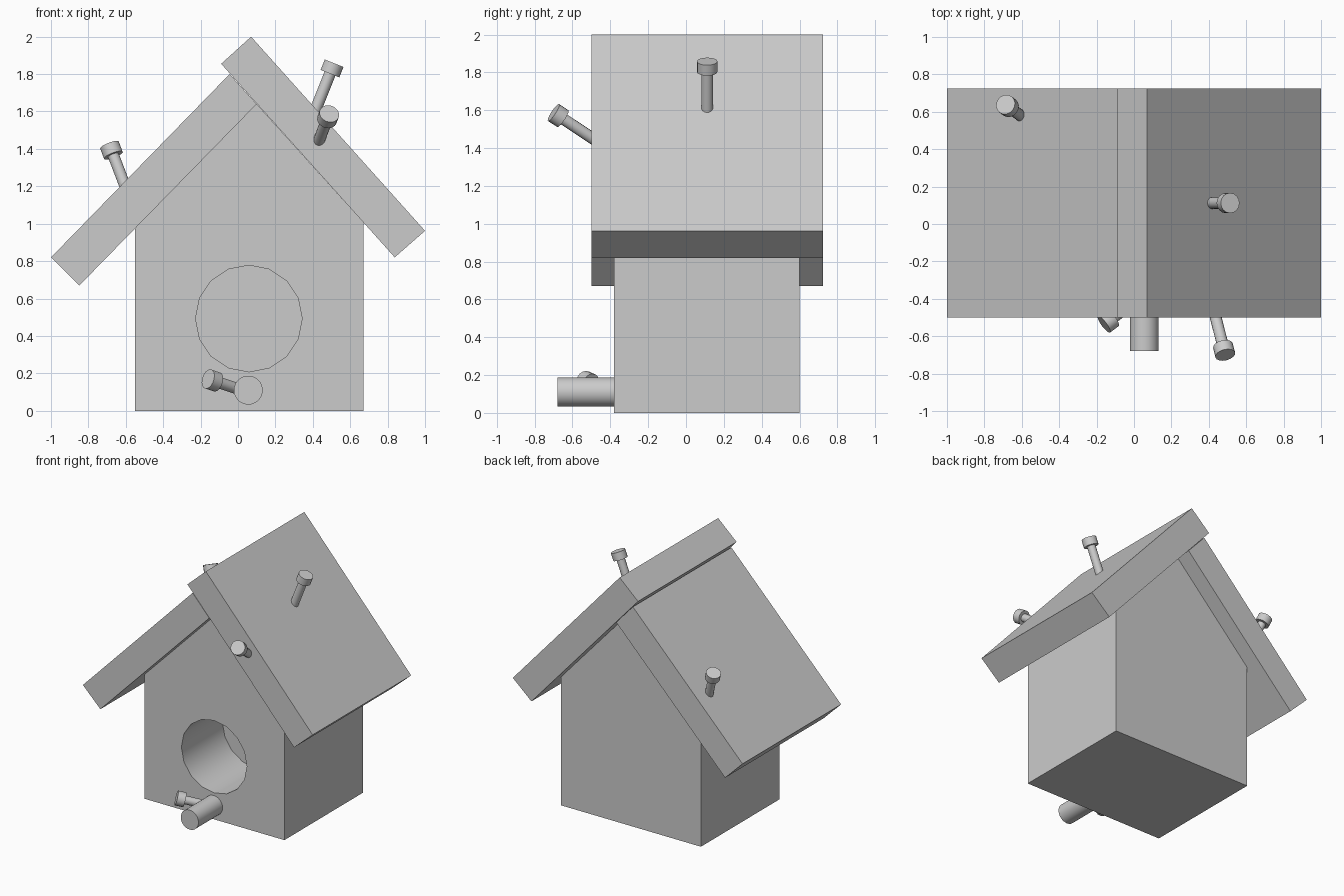
import bpy, bmesh
from math import radians
from mathutils import Vector

if "Cube" in bpy.data.objects:
    bpy.data.objects.remove(bpy.data.objects["Cube"])


def activate(ob):
    bpy.ops.object.select_all(action='DESELECT')
    ob.select_set(True)
    bpy.context.view_layer.objects.active = ob


def smooth(ob):
    activate(ob)
    bpy.ops.object.shade_smooth_by_angle(angle=radians(30))


def prism(name, profile, y0, y1):
    """Extrude an (x, z) outline along y."""
    bm = bmesh.new()
    face = bm.faces.new([bm.verts.new((x, y0, z)) for x, z in profile])
    ext = bmesh.ops.extrude_face_region(bm, geom=[face])
    moved = [v for v in ext['geom'] if isinstance(v, bmesh.types.BMVert)]
    bmesh.ops.translate(bm, verts=moved, vec=(0, y1 - y0, 0))
    bmesh.ops.recalc_face_normals(bm, faces=bm.faces)
    mesh = bpy.data.meshes.new(name)
    bm.to_mesh(mesh)
    bm.free()
    ob = bpy.data.objects.new(name, mesh)
    bpy.context.collection.objects.link(ob)
    return ob


def rod(name, start, end, radius, sides):
    """Capped cylinder between two points."""
    a, b = Vector(start), Vector(end)
    bpy.ops.mesh.primitive_cylinder_add(vertices=sides, radius=radius,
                                        depth=(b - a).length, location=(a + b) / 2)
    ob = bpy.context.object
    ob.name = name
    ob.rotation_mode = 'QUATERNION'
    ob.rotation_quaternion = (b - a).to_track_quat('Z', 'Y')
    smooth(ob)
    return ob


def screw(name, base, top):
    """Half-driven screw: thin shank sunk into the wood and a cap head."""
    base, top = Vector(base), Vector(top)
    d = (top - base).normalized()
    neck = top - d * 0.06
    shank = rod(name, base - d * 0.04, neck, 0.031, 16)
    head = rod(name + "_head", neck, top, 0.054, 16)
    activate(shank)
    head.select_set(True)
    bpy.ops.object.join()


# House body with a blind 16-sided entrance hole
body = prism("house_body", [(-0.55, 0), (0.67, 0), (0.67, 1.008),
                            (0.10, 1.64), (-0.55, 0.976)], -0.38, 0.60)
cutter = rod("hole_cutter", (0.058, -0.6, 0.493), (0.058, 0.13, 0.493), 0.285, 16)
cutter.hide_render = True
cut = body.modifiers.new("entrance", 'BOOLEAN')
cut.operation = 'DIFFERENCE'
cut.object = cutter
cut.solver = 'EXACT'
activate(body)
bpy.ops.object.modifier_apply(modifier=cut.name)
bpy.data.objects.remove(cutter)
smooth(body)

# Roof boards, the right one overlapping the left at the ridge
prism("roof_left", [(-1.0, 0.82), (-0.848, 0.67), (0.10, 1.64), (-0.045, 1.80)], -0.50, 0.725)
prism("roof_right", [(0.07, 2.0), (1.0, 0.962), (0.838, 0.82), (-0.09, 1.855)], -0.50, 0.725)

# Perch
rod("perch", (0.055, -0.68, 0.11), (0.055, -0.36, 0.11), 0.077, 32)

# Loose screws
screw("screw_left_roof", (-0.607, 0.58, 1.21), (-0.687, 0.639, 1.42))
screw("screw_right_roof", (0.417, 0.112, 1.615), (0.514, 0.112, 1.858))
screw("screw_front_edge", (0.437, -0.50, 1.455), (0.488, -0.70, 1.588))
screw("screw_perch", (0.05, -0.38, 0.10), (-0.16, -0.537, 0.17))
